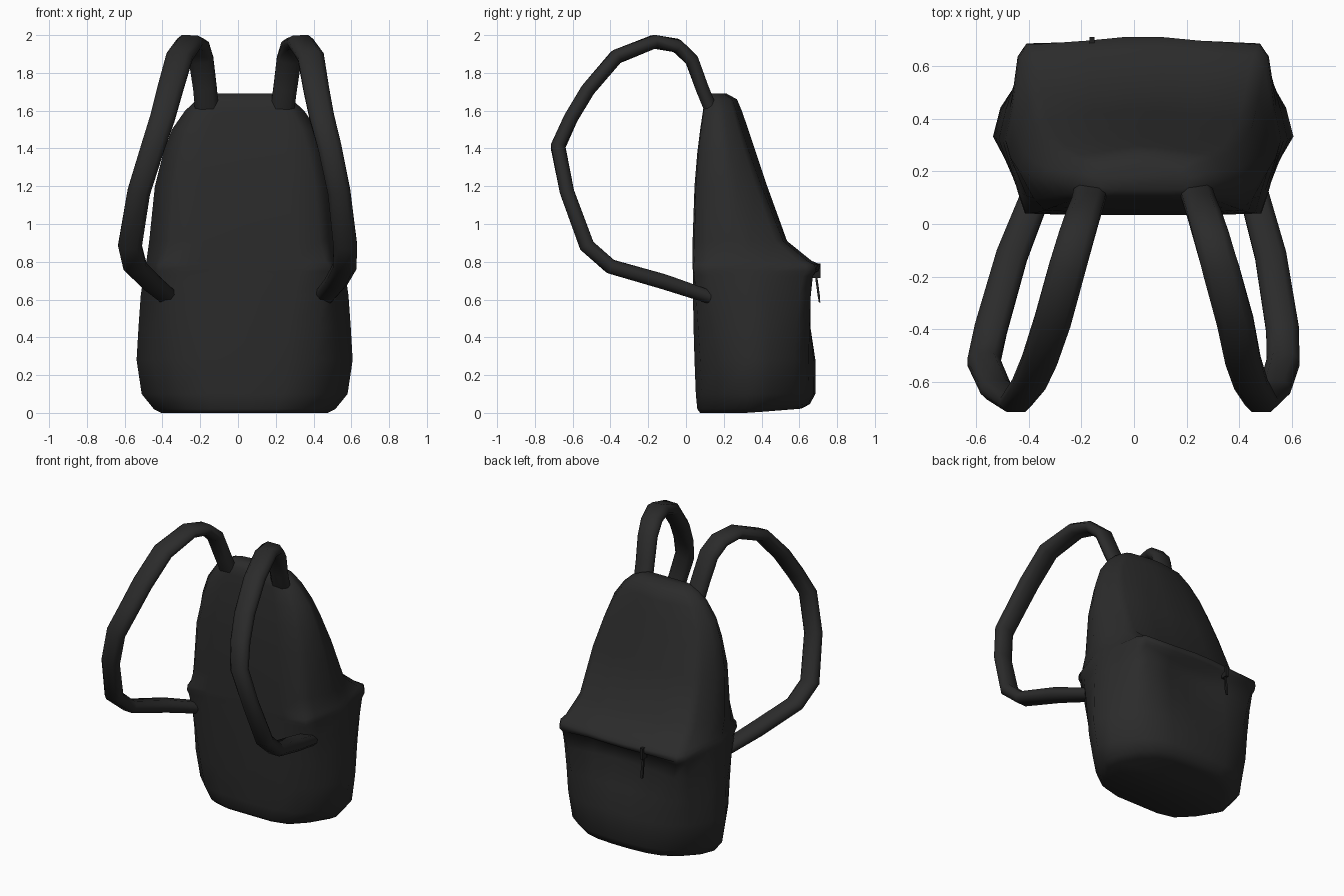
import bpy, bmesh, math
from mathutils import Vector

fabric = bpy.data.materials.new("black fabric")
fabric.diffuse_color = (0.024, 0.024, 0.024, 1)
metal = bpy.data.materials.new("dark zip")
metal.diffuse_color = (0.014, 0.014, 0.014, 1)


def loft(name, rings, mat, angle):
    """Skin a list of closed rings and cap both ends."""
    bm = bmesh.new()
    vs = [[bm.verts.new(p) for p in r] for r in rings]
    n = len(vs[0])
    for a, b in zip(vs, vs[1:]):
        for i in range(n):
            j = (i + 1) % n
            bm.faces.new((a[i], a[j], b[j], b[i]))
    bm.faces.new(vs[0][::-1])
    bm.faces.new(vs[-1])
    bmesh.ops.recalc_face_normals(bm, faces=bm.faces)
    me = bpy.data.meshes.new(name)
    bm.to_mesh(me)
    bm.free()
    me.materials.append(mat)
    ob = bpy.data.objects.new(name, me)
    bpy.context.collection.objects.link(ob)
    bpy.ops.object.select_all(action='DESELECT')
    bpy.context.view_layer.objects.active = ob
    ob.select_set(True)
    bpy.ops.object.shade_smooth_by_angle(angle=math.radians(angle))
    return ob


# Bag body: z, half width, front y, back corner y, bulge of back centre, corner roundness
CX = 0.035
ROWS = [
    (0.00, 0.44, 0.075, 0.61, 0.0, 1.1),
    (0.02, 0.48, 0.06, 0.655, 0.0, 1.1),
    (0.10, 0.545, 0.052, 0.685, 0.0, 1.05),
    (0.28, 0.572, 0.045, 0.685, 0.0, 0.9),
    (0.45, 0.562, 0.04, 0.677, -0.02, 0.6),
    (0.62, 0.55, 0.037, 0.668, -0.05, 0.2),
    (0.725, 0.535, 0.036, 0.664, -0.03, -0.2),
    (0.75, 0.53, 0.036, 0.672, 0.03, -0.4),
    (0.785, 0.525, 0.035, 0.667, 0.045, -0.4),
    (0.805, 0.52, 0.035, 0.635, 0.03, -0.2),
    (0.91, 0.505, 0.035, 0.515, 0.02, 0.0),
    (1.20, 0.475, 0.045, 0.40, 0.03, 0.0),
    (1.38, 0.43, 0.06, 0.335, 0.035, 0.0),
    (1.50, 0.385, 0.075, 0.295, 0.035, 0.0),
    (1.60, 0.315, 0.09, 0.265, 0.03, 0.0),
    (1.66, 0.25, 0.10, 0.245, 0.025, 0.0),
    (1.69, 0.18, 0.13, 0.20, 0.015, 0.0),
]
# Half sections as (x / half width, y / depth): square and rounded corners
SQUARE = [(.5, 0), (.79, .02), (.88, .15), (1, .45), (.95, .64), (.87, .91), (.77, 1), (.4, 1), (.13, 1)]
ROUND = [(.38, 0), (.64, .05), (.84, .22), (1, .45), (.95, .62), (.79, .82), (.6, .94), (.38, .985), (.13, 1)]
BULGE = [0, 0, 0, 0, 0, 0, 0, .6, 1]


def body_ring(z, w, yf, yb, b, r):
    half = [(s[0] + (o[0] - s[0]) * r, yf + (yb - yf) * (s[1] + (o[1] - s[1]) * r) + b * k)
            for s, o, k in zip(SQUARE, ROUND, BULGE)]
    pts = [(0, yf)] + half + [(-x, y) for x, y in reversed(half)]
    lift = 0.08 if z < 0.05 else 0      # underside rises slightly to the back
    return [(CX + x * w, y, z + lift * max(0, y - 0.33)) for x, y in pts]


loft("bag_body", [body_ring(*r) for r in ROWS], fabric, 100)

# Shoulder straps: left x, right x, y, z, width, thickness
PATH = [
    (-0.165, 0.235, 0.13, 1.61, .125, .07),
    (-0.175, 0.25, 0.085, 1.72, .125, .07),
    (-0.195, 0.27, 0.03, 1.87, .13, .07),
    (-0.22, 0.295, -0.05, 1.945, .135, .07),
    (-0.255, 0.33, -0.17, 1.965, .14, .07),
    (-0.31, 0.385, -0.37, 1.885, .14, .075),
    (-0.36, 0.415, -0.52, 1.71, .135, .075),
    (-0.40, 0.445, -0.61, 1.56, .13, .075),
    (-0.45, 0.485, -0.678, 1.41, .125, .075),
    (-0.525, 0.535, -0.63, 1.17, .12, .075),
    (-0.572, 0.568, -0.525, 0.885, .125, .08),
    (-0.545, 0.565, -0.40, 0.775, .125, .075),
    (-0.465, 0.52, -0.12, 0.695, .12, .08),
    (-0.37, 0.455, 0.12, 0.615, .11, .07),
]


def strap_rings(side):
    pts = [Vector((p[side], p[2], p[3])) for p in PATH]
    rings = []
    for i, p in enumerate(pts):
        a, b = pts[max(i - 1, 0)], pts[min(i + 1, len(pts) - 1)]
        t = (b - a).normalized()
        u = Vector((1, 0, 0))
        u = (u - t * u.dot(t)).normalized()
        v = t.cross(u)
        w, h = PATH[i][4] / 2, PATH[i][5] / 2
        sec = [(1, .35), (.6, 1), (-.6, 1), (-1, .35), (-1, -.35), (-.6, -1), (.6, -1), (1, -.35)]
        rings.append([p + u * w * x + v * h * y for x, y in sec])
    return rings


loft("left_shoulder_strap", strap_rings(0), fabric, 75)
loft("right_shoulder_strap", strap_rings(1), fabric, 75)


# Zip slider and hanging pull tab on the pocket lip
def rect(x, y, z, w, d):
    return [(x + sx * w / 2, y + sy * d / 2, z) for sx, sy in ((-1, -1), (1, -1), (1, 1), (-1, 1))]


loft("zip_slider", [rect(-0.16, 0.69, 0.715, .02, .045), rect(-0.16, 0.69, 0.79, .02, .045)], metal, 30)
loft("zip_pull", [rect(-0.16, 0.707, 0.585, .016, .008), rect(-0.16, 0.703, 0.62, .018, .012),
                  rect(-0.16, 0.688, 0.73, .01, .012)], metal, 30)
